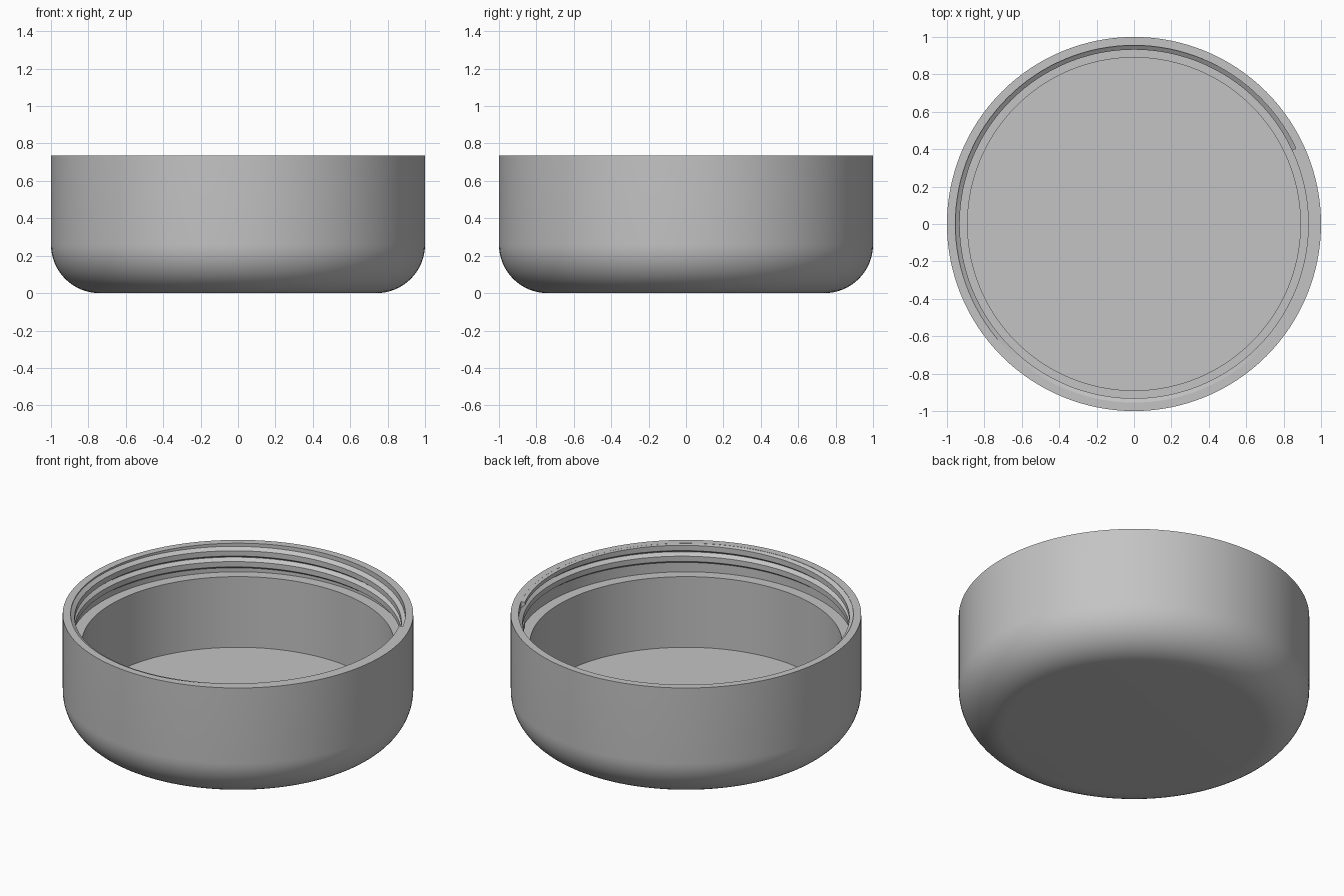
import bpy, bmesh
from math import sin, cos, pi, tau, radians

if "Cube" in bpy.data.objects:
    bpy.data.objects.remove(bpy.data.objects["Cube"])

HEIGHT, FILLET = 0.735, 0.26
BORE, CAVITY, CREST = 0.955, 0.89, 0.932
LEDGE, FLOOR = 0.555, 0.11
SEGMENTS = 128

grey = bpy.data.materials.new("plain grey")
grey.use_nodes = True
colour = (0.55, 0.55, 0.55, 1)
grey.diffuse_color = colour
grey.node_tree.nodes["Principled BSDF"].inputs["Base Color"].default_value = colour


def finish(bm, name):
    bmesh.ops.recalc_face_normals(bm, faces=bm.faces)
    mesh = bpy.data.meshes.new(name)
    bm.to_mesh(mesh)
    bm.free()
    mesh.materials.append(grey)
    obj = bpy.data.objects.new(name, mesh)
    bpy.context.collection.objects.link(obj)
    bpy.ops.object.select_all(action="DESELECT")
    obj.select_set(True)
    bpy.context.view_layer.objects.active = obj
    bpy.ops.object.shade_smooth_by_angle(angle=radians(25))
    return obj


# Cap body: rounded base, straight wall, stepped bore and flat inner floor
profile = [(0, 0)]
for i in range(17):
    a = pi / 2 * i / 16
    profile.append((1 - FILLET + FILLET * sin(a), FILLET - FILLET * cos(a)))
profile += [(1, HEIGHT), (BORE, HEIGHT), (BORE, LEDGE),
            (CAVITY, LEDGE), (CAVITY, FLOOR), (0, FLOOR)]
bm = bmesh.new()
verts = [bm.verts.new((r, 0, z)) for r, z in profile]
edges = [bm.edges.new(pair) for pair in zip(verts, verts[1:])]
bmesh.ops.spin(bm, geom=verts + edges, cent=(0, 0, 0), axis=(0, 0, 1),
               angle=tau, steps=SEGMENTS, use_duplicate=False)
bmesh.ops.remove_doubles(bm, verts=bm.verts, dist=0.0001)
finish(bm, "cap_body")

# Screw thread: a trapezoid ridge swept up the bore, cut square at both ends
START, PITCH, TURNS = radians(25), 0.068, 2
ridge = [(BORE + 0.004, 0), (CREST, 0.02), (CREST, 0.053), (BORE + 0.004, 0.073)]
bm = bmesh.new()
rings = []
for i in range(TURNS * SEGMENTS + 1):
    turn = i / SEGMENTS
    a = START + tau * turn
    base = LEDGE + 0.003 + PITCH * turn
    rings.append([bm.verts.new((r * cos(a), r * sin(a), min(base + z, HEIGHT - 0.001 + z * 0.01)))
                  for r, z in ridge])
for low, high in zip(rings, rings[1:]):
    for k in range(4):
        n = (k + 1) % 4
        bm.faces.new((low[k], low[n], high[n], high[k]))
bm.faces.new(rings[0])
bm.faces.new(rings[-1])
finish(bm, "screw_thread")
